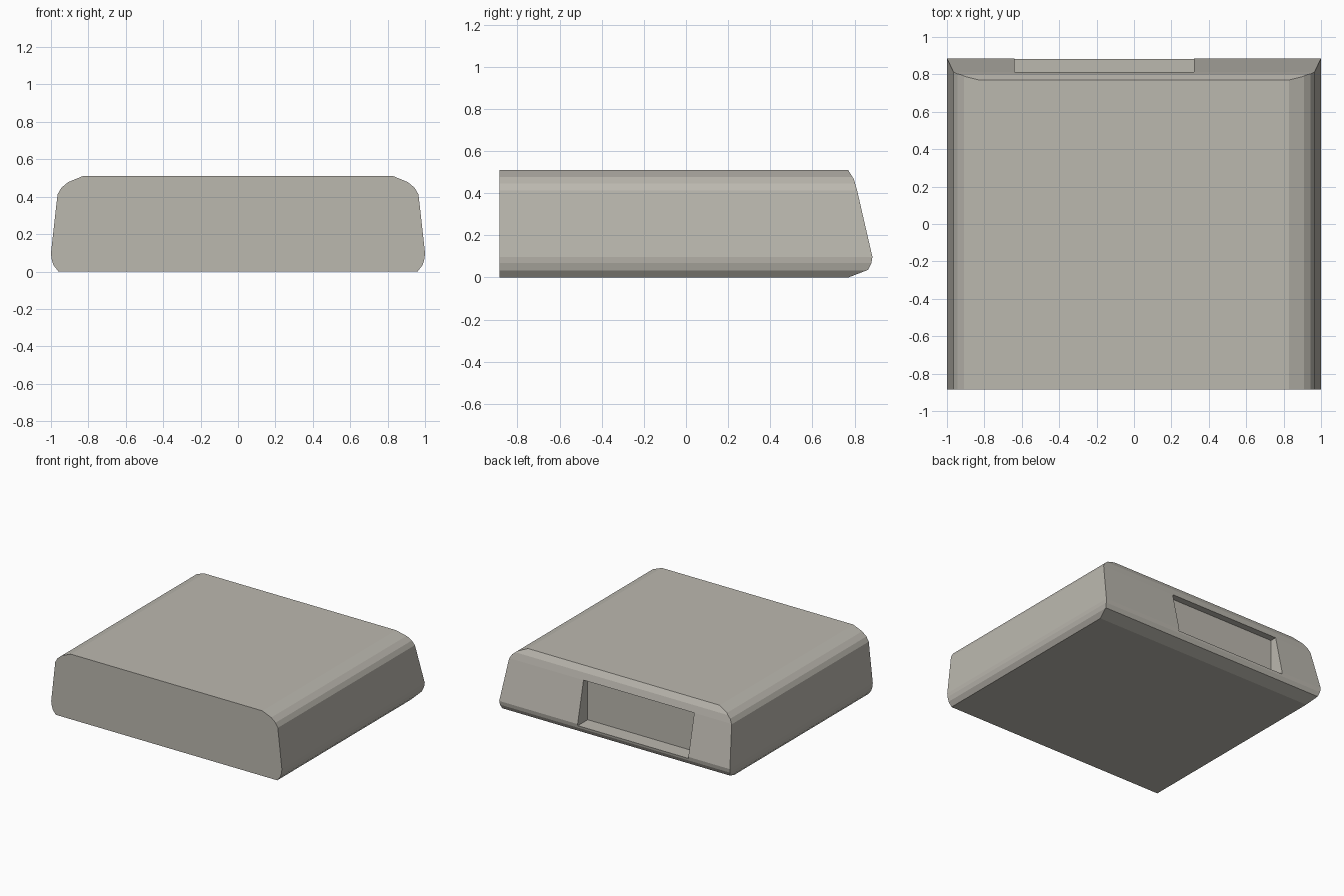
import bpy, bmesh
from mathutils import Vector

if "Cube" in bpy.data.objects:
    bpy.data.objects.remove(bpy.data.objects["Cube"])

shell = bpy.data.materials.new("warm grey plastic")
shell.diffuse_color = (0.50, 0.48, 0.43, 1)
shell.use_nodes = True
shell.node_tree.nodes["Principled BSDF"].inputs["Base Color"].default_value = shell.diffuse_color


def prism(name, loop, step):
    """Extrude a closed loop of points along the step vector."""
    bm = bmesh.new()
    face = bm.faces.new([bm.verts.new(p) for p in loop])
    out = bmesh.ops.extrude_face_region(bm, geom=[face])
    moved = [v for v in out["geom"] if isinstance(v, bmesh.types.BMVert)]
    bmesh.ops.translate(bm, verts=moved, vec=Vector(step))
    bmesh.ops.recalc_face_normals(bm, faces=bm.faces)
    mesh = bpy.data.meshes.new(name)
    bm.to_mesh(mesh)
    bm.free()
    obj = bpy.data.objects.new(name, mesh)
    bpy.context.collection.objects.link(obj)
    mesh.materials.append(shell)
    return obj


def cut(obj, tool, operation):
    """Apply an exact boolean and discard the tool."""
    mod = obj.modifiers.new("cut", "BOOLEAN")
    mod.operation, mod.solver, mod.object = operation, "EXACT", tool
    tool.hide_render = True
    bpy.context.view_layer.objects.active = obj
    bpy.ops.object.modifier_apply(modifier=mod.name)
    bpy.data.objects.remove(tool)


# Case: rounded cross-section running front to back
half = [(0.96, 0), (0.987, 0.034), (0.997, 0.068), (1.0, 0.098), (0.965, 0.412),
        (0.945, 0.447), (0.908, 0.478), (0.83, 0.51)]
section = half + [(-x, z) for x, z in reversed(half)]
case = prism("case", [(x, -0.885, z) for x, z in section], (0, 2, 0))

# Sloping, bevelled back end
side = [(-1.2, -0.1), (0.53, -0.1), (0.77, 0), (0.864, 0.036), (0.88, 0.068),
        (0.885, 0.098), (0.812, 0.415), (0.797, 0.467), (0.77, 0.51),
        (0.75, 0.54), (-1.2, 0.54)]
cut(case, prism("end_cutter", [(-1.2, y, z) for y, z in side], (2.4, 0, 0)), "INTERSECT")

# Recessed port in the back
port = [(-0.64, 0.76, 0.085), (0.32, 0.76, 0.085), (0.32, 0.76, 0.415), (-0.64, 0.76, 0.415)]
cut(case, prism("port_cutter", port, (0, 0.4, 0)), "DIFFERENCE")
